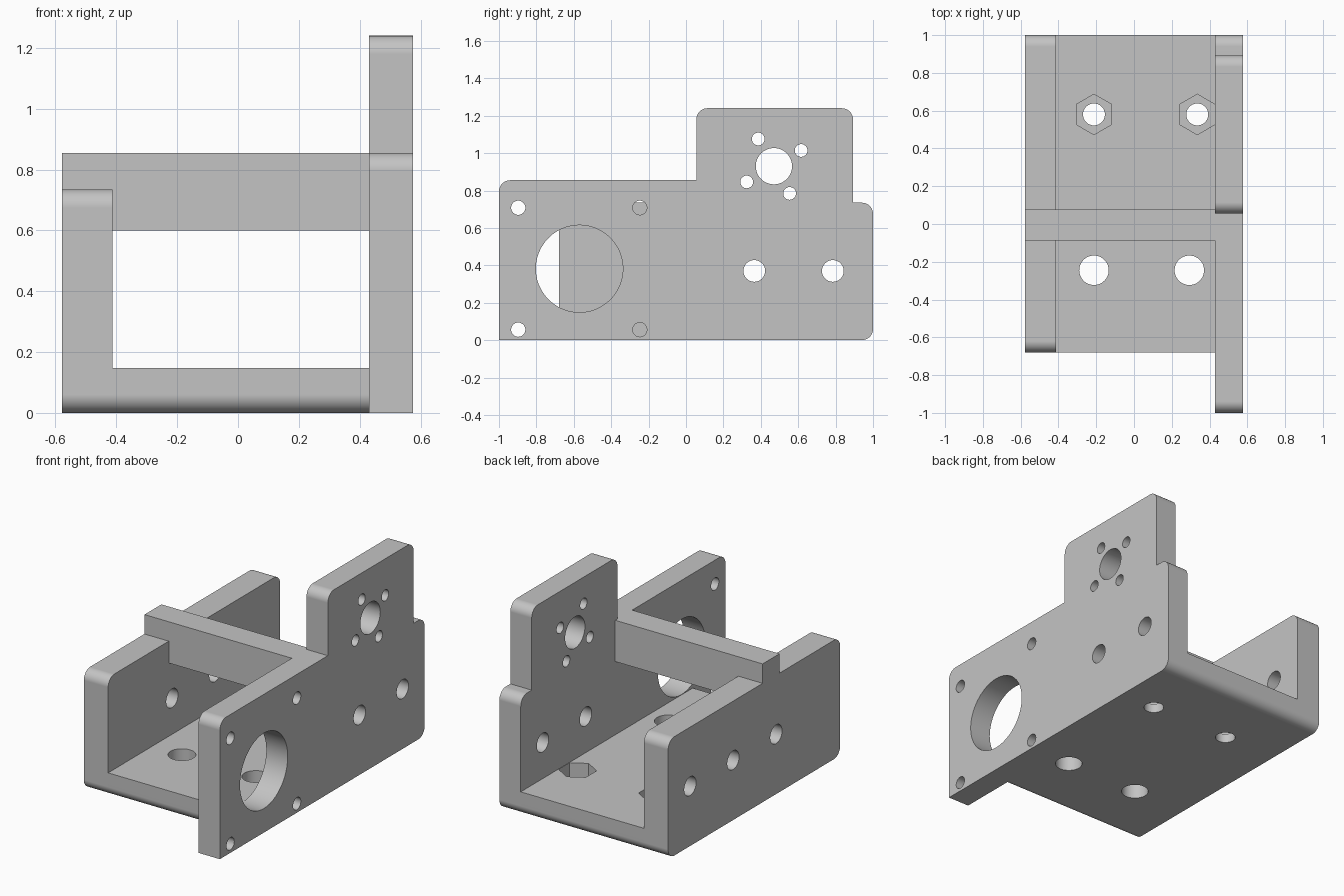
import bpy, bmesh, math
from mathutils import Vector

cube = bpy.data.objects.get("Cube")
if cube:
    bpy.data.objects.remove(cube, do_unlink=True)

grey = bpy.data.materials.new("plain grey")
grey.use_nodes = True
grey.diffuse_color = (0.55, 0.55, 0.55, 1)
grey.node_tree.nodes["Principled BSDF"].inputs["Base Color"].default_value = (0.55, 0.55, 0.55, 1)

PLACE = {"x": lambda a, b, d: (d, a, b),
         "y": lambda a, b, d: (a, d, b),
         "z": lambda a, b, d: (a, b, d)}


def rounded(corners, steps=10):
    """Corners are (a, b) or (a, b, radius); returns the outline."""
    out = []
    for i, c in enumerate(corners):
        p = Vector(c[:2])
        if len(c) == 2:
            out.append(p)
            continue
        r = c[2]
        u = (Vector(corners[i - 1][:2]) - p).normalized()
        v = (Vector(corners[(i + 1) % len(corners)][:2]) - p).normalized()
        centre = p + r * (u + v)
        for k in range(steps + 1):
            t = math.pi / 2 * k / steps
            out.append(centre - r * (v * math.cos(t) + u * math.sin(t)))
    return out


def ring(a, b, r, sides=48):
    """Regular polygon with a corner pointing along the second axis."""
    return [(a + r * math.sin(2 * math.pi * k / sides),
             b + r * math.cos(2 * math.pi * k / sides)) for k in range(sides)]


def prism(name, axis, outlines, lo, hi):
    """Extrude outlines along an axis into one object."""
    bm = bmesh.new()
    for outline in outlines:
        low, high = ([bm.verts.new(PLACE[axis](p[0], p[1], d)) for p in outline]
                     for d in (lo, hi))
        bm.faces.new(low)
        bm.faces.new(high)
        for i in range(len(low)):
            bm.faces.new((low[i - 1], low[i], high[i], high[i - 1]))
    bmesh.ops.recalc_face_normals(bm, faces=bm.faces)
    mesh = bpy.data.meshes.new(name)
    bm.to_mesh(mesh)
    bm.free()
    mesh.materials.append(grey)
    obj = bpy.data.objects.new(name, mesh)
    bpy.context.collection.objects.link(obj)
    return obj


def finish(obj, cutters=()):
    """Cut the holes, then smooth the rounded edges and bores."""
    for cutter in cutters:
        cutter.hide_render = True
        mod = obj.modifiers.new("cut", "BOOLEAN")
        mod.operation, mod.solver, mod.object = "DIFFERENCE", "EXACT", cutter
    bpy.context.view_layer.update()
    deps = bpy.context.evaluated_depsgraph_get()
    mesh = bpy.data.meshes.new_from_object(obj.evaluated_get(deps))
    obj.modifiers.clear()
    obj.data = mesh
    for cutter in cutters:
        bpy.data.objects.remove(cutter, do_unlink=True)
    bpy.ops.object.select_all(action="DESELECT")
    obj.select_set(True)
    bpy.context.view_layer.objects.active = obj
    bpy.ops.object.shade_smooth_by_angle(angle=math.radians(30))
    weighted = obj.modifiers.new("even shading", "WEIGHTED_NORMAL")
    weighted.keep_sharp = True


R = 0.06                                   # edge rounding
LEFT, INNER_R, INNER_L, RIGHT = -0.578, -0.412, 0.43, 0.576
FRONT, BACK, FLOOR, WALL, BAR = -0.68, 1.0, 0.147, 0.735, 0.855
axle_holes = [(y, 0.37, 0.058) for y in (-0.055, 0.365, 0.785)]

# Tall side plate with the raised mounting tab
plate = prism("tall_side_plate", "x", [rounded([
    (-1, 0), (BACK, 0, R), (BACK, WALL, R), (0.893, WALL), (0.893, 1.24, R),
    (0.055, 1.24, R), (0.055, BAR), (-1, BAR, R)])], INNER_L, RIGHT)
plate_holes = axle_holes[1:] + [(-0.57, 0.382, 0.233), (0.47, 0.93, 0.097)]
plate_holes += [(y, z, 0.038) for y in (-0.897, -0.247) for z in (0.056, 0.708)]
turn = math.radians(30)
plate_holes += [(0.47 + 0.168 * math.cos(turn + k * math.pi / 2),
                 0.93 + 0.168 * math.sin(turn + k * math.pi / 2), 0.034) for k in range(4)]
finish(plate, [prism("plate_cutter", "x", [ring(*h) for h in plate_holes], 0.3, 0.7)])

# Low side wall
wall = prism("low_side_wall", "x", [rounded([
    (FRONT, 0, R), (BACK, 0, R), (BACK, WALL, R), (FRONT, WALL, R)])], LEFT, INNER_R)
finish(wall, [prism("wall_cutter", "x", [ring(*h) for h in axle_holes], -0.7, -0.3)])

# Floor with two clearance holes and two bolt holes with nut pockets
floor = prism("floor", "x", [rounded([
    (FRONT, 0, R), (BACK, 0, R), (BACK, FLOOR), (FRONT, FLOOR)])], INNER_R, INNER_L)
bolts = [(-0.212, 0.58), (0.335, 0.58)]
floor_holes = [(x, -0.245, 0.078) for x in (-0.212, 0.293)] + [(x, y, 0.058) for x, y in bolts]
finish(floor, [
    prism("bolt_cutter", "z", [ring(*h) for h in floor_holes], -0.1, 0.3),
    prism("nut_cutter", "z", [ring(x, y, 0.107, 6) for x, y in bolts], 0.057, 0.3)])

# Cross bar resting on the low wall
bar = prism("cross_bar", "y", [rounded([
    (INNER_R, 0.6), (INNER_L, 0.6), (INNER_L, BAR), (LEFT, BAR),
    (LEFT, WALL), (INNER_R, WALL)])], -0.088, 0.077)
finish(bar)
